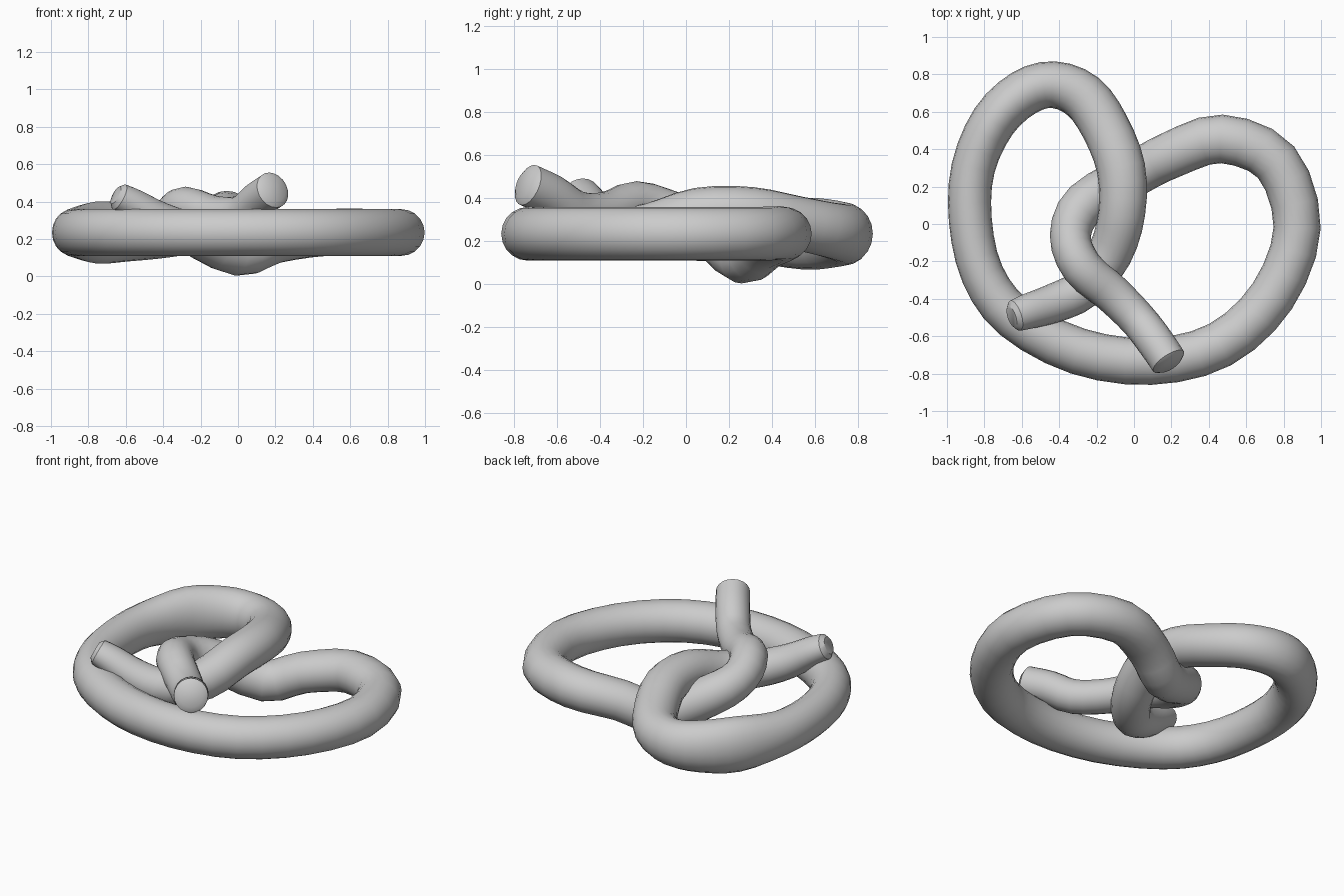
import bpy, bmesh, math
from mathutils import Vector

# Centre line of the dough rope: x, y, z, half width, half height
PATH = [
    (-0.635, -0.490, 0.425, 0.085, 0.075),
    (-0.56, -0.465, 0.385, 0.095, 0.085),
    (-0.42, -0.42, 0.30, 0.105, 0.10),
    (-0.27, -0.345, 0.245, 0.11, 0.11),
    (-0.13, -0.16, 0.26, 0.12, 0.12),
    (-0.065, 0.06, 0.33, 0.125, 0.12),
    (-0.07, 0.30, 0.333, 0.13, 0.12),
    (-0.155, 0.52, 0.285, 0.13, 0.125),
    (-0.27, 0.68, 0.25, 0.13, 0.13),
    (-0.43, 0.745, 0.235, 0.125, 0.14),
    (-0.59, 0.70, 0.235, 0.125, 0.155),
    (-0.75, 0.55, 0.235, 0.123, 0.167),
    (-0.86, 0.30, 0.235, 0.117, 0.135),
    (-0.875, 0.02, 0.235, 0.115, 0.125),
    (-0.81, -0.27, 0.235, 0.115, 0.125),
    (-0.64, -0.50, 0.235, 0.12, 0.125),
    (-0.30, -0.68, 0.235, 0.125, 0.125),
    (0.09, -0.735, 0.235, 0.125, 0.125),
    (0.46, -0.645, 0.235, 0.125, 0.125),
    (0.74, -0.385, 0.235, 0.125, 0.125),
    (0.872, -0.02, 0.235, 0.126, 0.125),
    (0.76, 0.33, 0.235, 0.128, 0.125),
    (0.47, 0.455, 0.235, 0.13, 0.125),
    (0.20, 0.37, 0.19, 0.125, 0.12),
    (0.00, 0.265, 0.125, 0.12, 0.122),
    (-0.26, 0.11, 0.25, 0.12, 0.12),
    (-0.34, -0.06, 0.32, 0.11, 0.11),
    (-0.28, -0.23, 0.37, 0.11, 0.11),
]
# Free end lying over the front of the loop
TAIL = [
    (-0.12, -0.37, 0.33, 0.105, 0.10),
    (0.02, -0.51, 0.335, 0.10, 0.10),
    (0.11, -0.625, 0.41, 0.10, 0.10),
    (0.185, -0.735, 0.462, 0.098, 0.10),
]
SIDES = 20
STEPS = 3


def catmull(a, b, c, d, t):
    return tuple(0.5 * (2 * q + (r - p) * t + (2 * p - 5 * q + 4 * r - s) * t * t
                        + (3 * q - p - 3 * r + s) * t ** 3)
                 for p, q, r, s in zip(a, b, c, d))


def smooth_path(pts):
    ext = [pts[0]] + pts + [pts[-1]]
    out = [catmull(*ext[i:i + 4], k / STEPS)
           for i in range(len(pts) - 1) for k in range(STEPS)]
    return out + [pts[-1]]


def add_ring(bm, c, tangent, w, h):
    side = tangent.cross(Vector((0, 0, 1))).normalized()
    up = side.cross(tangent).normalized()
    return [bm.verts.new(c + side * w * math.cos(a) + up * h * math.sin(a))
            for a in (2 * math.pi * i / SIDES for i in range(SIDES))]


def sweep(name, pts):
    bm = bmesh.new()
    centres = [Vector(p[:3]) for p in pts]
    n = len(pts)
    tang = [(centres[min(i + 1, n - 1)] - centres[max(i - 1, 0)]).normalized()
            for i in range(n)]
    rings = [add_ring(bm, centres[i], tang[i], pts[i][3], pts[i][4]) for i in range(n)]
    # Rounded rims at both ends
    for i, s in ((0, -1), (n - 1, 1)):
        tip = add_ring(bm, centres[i] + tang[i] * s * 0.022, tang[i],
                       pts[i][3] * 0.68, pts[i][4] * 0.68)
        rings.insert(0 if s < 0 else len(rings), tip)
    for a, b in zip(rings, rings[1:]):
        for i in range(SIDES):
            j = (i + 1) % SIDES
            bm.faces.new((a[i], a[j], b[j], b[i]))
    bm.faces.new(rings[0])
    bm.faces.new(rings[-1])
    bmesh.ops.recalc_face_normals(bm, faces=bm.faces[:])
    me = bpy.data.meshes.new(name)
    bm.to_mesh(me)
    bm.free()
    ob = bpy.data.objects.new(name, me)
    bpy.context.collection.objects.link(ob)
    bpy.context.view_layer.objects.active = ob
    ob.select_set(True)
    bpy.ops.object.shade_smooth_by_angle(angle=math.radians(40))
    return ob


# One continuous twisted rope
sweep("pretzel_rope", smooth_path(PATH + TAIL))
